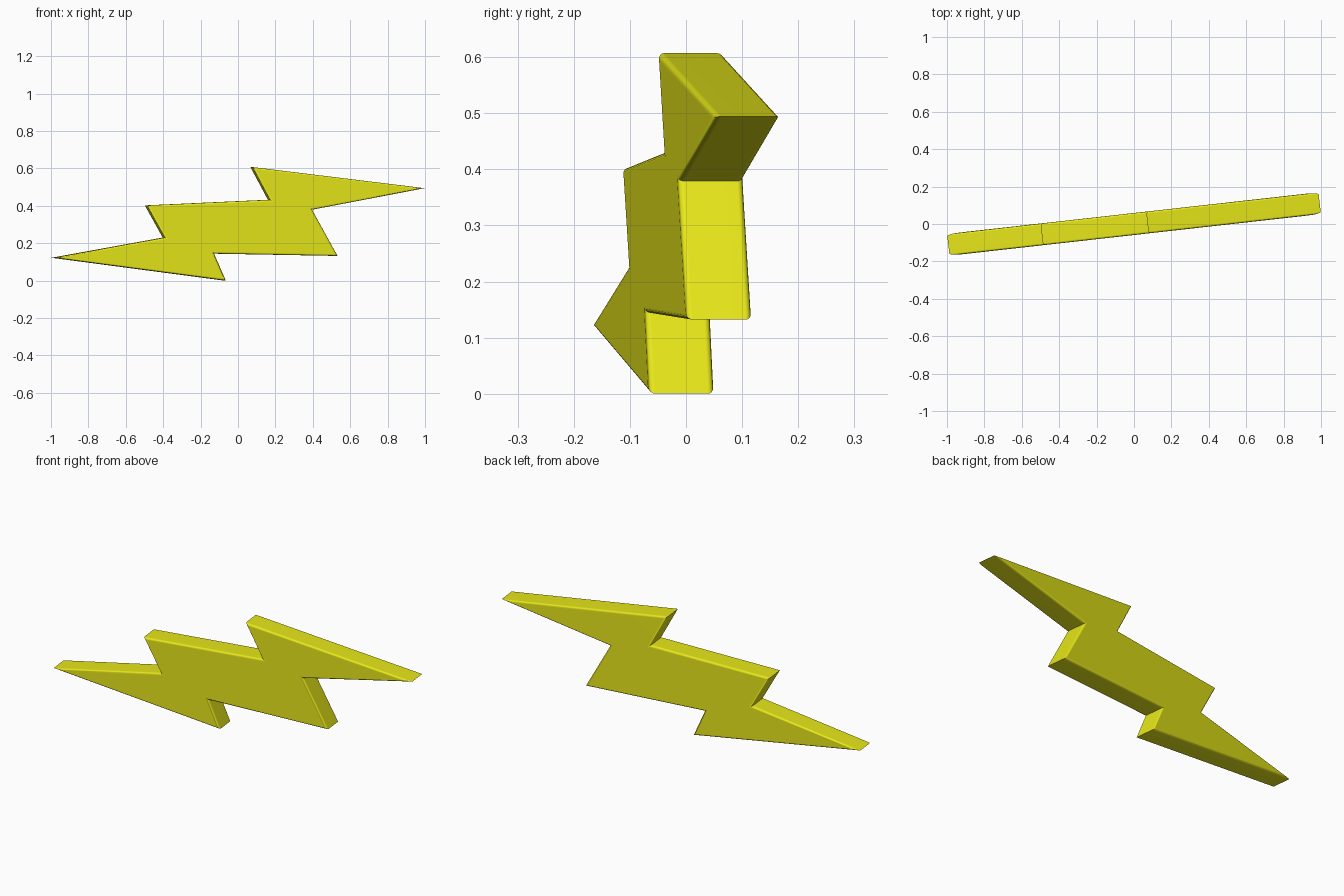
import bpy, bmesh, math

if "Cube" in bpy.data.objects:
    bpy.data.objects.remove(bpy.data.objects["Cube"])

THICKNESS = 0.117
BEVEL = 0.011
YAW = math.radians(6.4)

# Bolt outline in its own plane (x, z), clockwise from the left tip
outline = [(-0.999, 0.122), (-0.40, 0.23), (-0.496, 0.402), (0.166, 0.432),
           (0.072, 0.607), (0.999, 0.494), (0.393, 0.379), (0.53, 0.132),
           (-0.134, 0.144), (-0.071, 0.0)]

# Extrude the outline through the thickness
bm = bmesh.new()
front = bm.faces.new([bm.verts.new((x, -THICKNESS / 2, z)) for x, z in outline])
res = bmesh.ops.extrude_face_region(bm, geom=[front], use_keep_orig=True)
for v in res["geom"]:
    if isinstance(v, bmesh.types.BMVert):
        v.co.y = THICKNESS / 2
bmesh.ops.recalc_face_normals(bm, faces=bm.faces[:])

# Round the front and back rims, keeping the corners of the outline sharp
rims = [e for e in bm.edges if abs(e.verts[0].co.y - e.verts[1].co.y) < 1e-5]
bmesh.ops.bevel(bm, geom=rims, offset=BEVEL, offset_type='OFFSET', segments=4,
                profile=0.5, affect='EDGES', clamp_overlap=False)

mesh = bpy.data.meshes.new("lightning_bolt")
bm.to_mesh(mesh)
bm.free()
bolt = bpy.data.objects.new("lightning_bolt", mesh)
bpy.context.collection.objects.link(bolt)
bolt.rotation_euler.z = YAW

# Yellow material
mat = bpy.data.materials.new("yellow")
mat.diffuse_color = (0.8, 0.8, 0.01, 1)
mat.use_nodes = True
mat.node_tree.nodes["Principled BSDF"].inputs["Base Color"].default_value = mat.diffuse_color
mesh.materials.append(mat)

# Smooth rims with flat broad faces
bpy.context.view_layer.objects.active = bolt
bolt.select_set(True)
bpy.ops.object.shade_smooth_by_angle(angle=math.radians(30))
weighted = bolt.modifiers.new("weighted_normals", 'WEIGHTED_NORMAL')
weighted.keep_sharp = True
